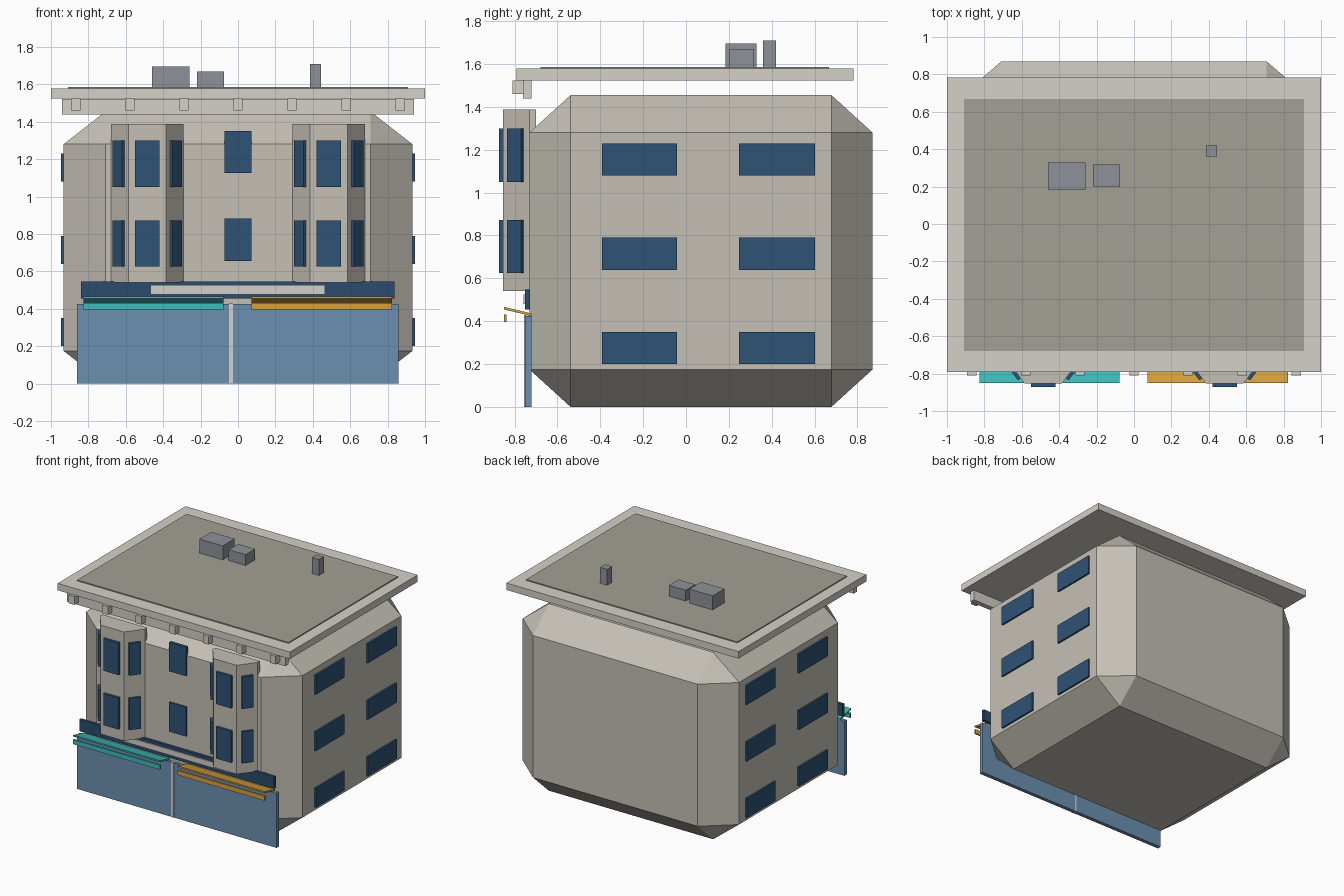
import bpy, bmesh, math

if "Cube" in bpy.data.objects:
    bpy.data.objects.remove(bpy.data.objects["Cube"])

def mat(name, r, g, b):
    m = bpy.data.materials.new(name)
    m.diffuse_color = (r, g, b, 1)
    m.use_nodes = True
    m.node_tree.nodes["Principled BSDF"].inputs["Base Color"].default_value = m.diffuse_color
    return m

STONE = mat("stone", 0.56, 0.53, 0.47)
TRIM = mat("pale_trim", 0.66, 0.63, 0.58)
ROOF = mat("roof_felt", 0.37, 0.35, 0.30)
GLASS = mat("dark_glass", 0.028, 0.085, 0.18)
SHOP = mat("shop_glass", 0.15, 0.28, 0.44)
NAVY = mat("navy_fascia", 0.025, 0.07, 0.15)
TEAL = mat("teal_awning", 0.05, 0.50, 0.50)
AMBER = mat("amber_awning", 0.68, 0.35, 0.05)
METAL = mat("roof_metal", 0.27, 0.29, 0.32)

def finish(name, bm, material):
    bmesh.ops.recalc_face_normals(bm, faces=bm.faces)
    me = bpy.data.meshes.new(name)
    bm.to_mesh(me)
    bm.free()
    me.materials.append(material)
    ob = bpy.data.objects.new(name, me)
    bpy.context.collection.objects.link(ob)
    return ob

def box(name, x, y, z, material, bevel=0, turn=0):
    """Box from (min, max) ranges; bevel is a fraction of each side."""
    bm = bmesh.new()
    bmesh.ops.create_cube(bm, size=1)
    if bevel:
        bmesh.ops.bevel(bm, geom=bm.edges[:], offset=bevel, segments=1,
                        affect='EDGES', profile=0.5)
    bmesh.ops.scale(bm, vec=(x[1] - x[0], y[1] - y[0], z[1] - z[0]), verts=bm.verts)
    ob = finish(name, bm, material)
    ob.location = (sum(x) / 2, sum(y) / 2, sum(z) / 2)
    ob.rotation_euler.z = turn
    return ob

def prism(name, pts, depth, material):
    """Extrude a closed outline of 3D points along the vector depth."""
    bm = bmesh.new()
    f = bm.faces.new([bm.verts.new(p) for p in pts])
    r = bmesh.ops.extrude_face_region(bm, geom=[f])
    bmesh.ops.translate(bm, vec=depth,
                        verts=[v for v in r["geom"] if isinstance(v, bmesh.types.BMVert)])
    return finish(name, bm, material)

# Chamfered main block
box("building_body", (-0.932, 0.932), (-0.73, 0.87), (0, 1.455), STONE, bevel=0.12)

# Overhanging roof and rooftop units
box("roof_slab", (-1, 1), (-0.79, 0.782), (1.524, 1.578), TRIM)
box("roof_surface", (-0.91, 0.91), (-0.678, 0.668), (1.57, 1.586), ROOF)
box("roof_unit_large", (-0.46, -0.26), (0.185, 0.33), (1.58, 1.695), METAL)
box("roof_unit_small", (-0.22, -0.075), (0.2, 0.318), (1.58, 1.67), METAL)
box("roof_vent", (0.385, 0.445), (0.36, 0.42), (1.58, 1.71), METAL)

# Frieze and its row of brackets
box("frieze", (-0.94, 0.94), (-0.76, -0.72), (1.44, 1.522), TRIM)
for i in range(7):
    cx = (i - 3) * 0.289
    box("cornice_bracket", (cx - 0.025, cx + 0.025), (-0.81, -0.755), (1.46, 1.524), TRIM)

# Two bays with three windows on each floor
FLOORS = ((0.626, 0.872), (1.05, 1.3))
for cx in (-0.485, 0.485):
    plan = [(-0.193, -0.70), (-0.193, -0.73), (-0.1, -0.853),
            (0.1, -0.853), (0.193, -0.73), (0.193, -0.70)]
    prism("bay", [(cx + x, y, 0.54) for x, y in plan], (0, 0, 0.848), STONE)
    for z in FLOORS:
        box("bay_front_window", (cx - 0.065, cx + 0.065), (-0.872, -0.845), z, GLASS)
        for s in (-1, 1):
            wx = cx + s * 0.152
            box("bay_side_window", (wx - 0.042, wx + 0.042), (-0.807, -0.785), z,
                GLASS, turn=s * math.atan2(0.123, 0.093))

# Centre windows on the front wall
for z in ((0.655, 0.882), (1.125, 1.35)):
    box("centre_window", (-0.073, 0.073), (-0.745, -0.72), z, GLASS)

# Windows on both side walls
for s in (-1, 1):
    for y in ((-0.393, -0.042), (0.248, 0.602)):
        for z0 in (0.2, 0.64, 1.08):
            box("side_window", (s * 0.935 - 0.011, s * 0.935 + 0.011), y,
                (z0, z0 + 0.15), GLASS)

# Shop front
box("shop_window", (-0.86, 0.857), (-0.75, -0.72), (0, 0.425), SHOP)
box("shop_mullion", (-0.049, -0.026), (-0.755, -0.72), (0, 0.428), TRIM)
box("fascia", (-0.84, 0.837), (-0.75, -0.728), (0.455, 0.547), NAVY)
box("blank_sign_board", (-0.465, 0.462), (-0.758, -0.745), (0.48, 0.524), TRIM)

# Awnings with a hanging valance
for name, x0, x1, m in (("left", -0.825, -0.078, TEAL), ("right", 0.073, 0.823, AMBER)):
    prism(name + "_awning", [(x0, -0.85, 0.455), (x0, -0.72, 0.424),
                             (x0, -0.72, 0.436), (x0, -0.85, 0.467)], (x1 - x0, 0, 0), m)
    box(name + "_awning_valance", (x0, x1), (-0.85, -0.838), (0.396, 0.432), m)
